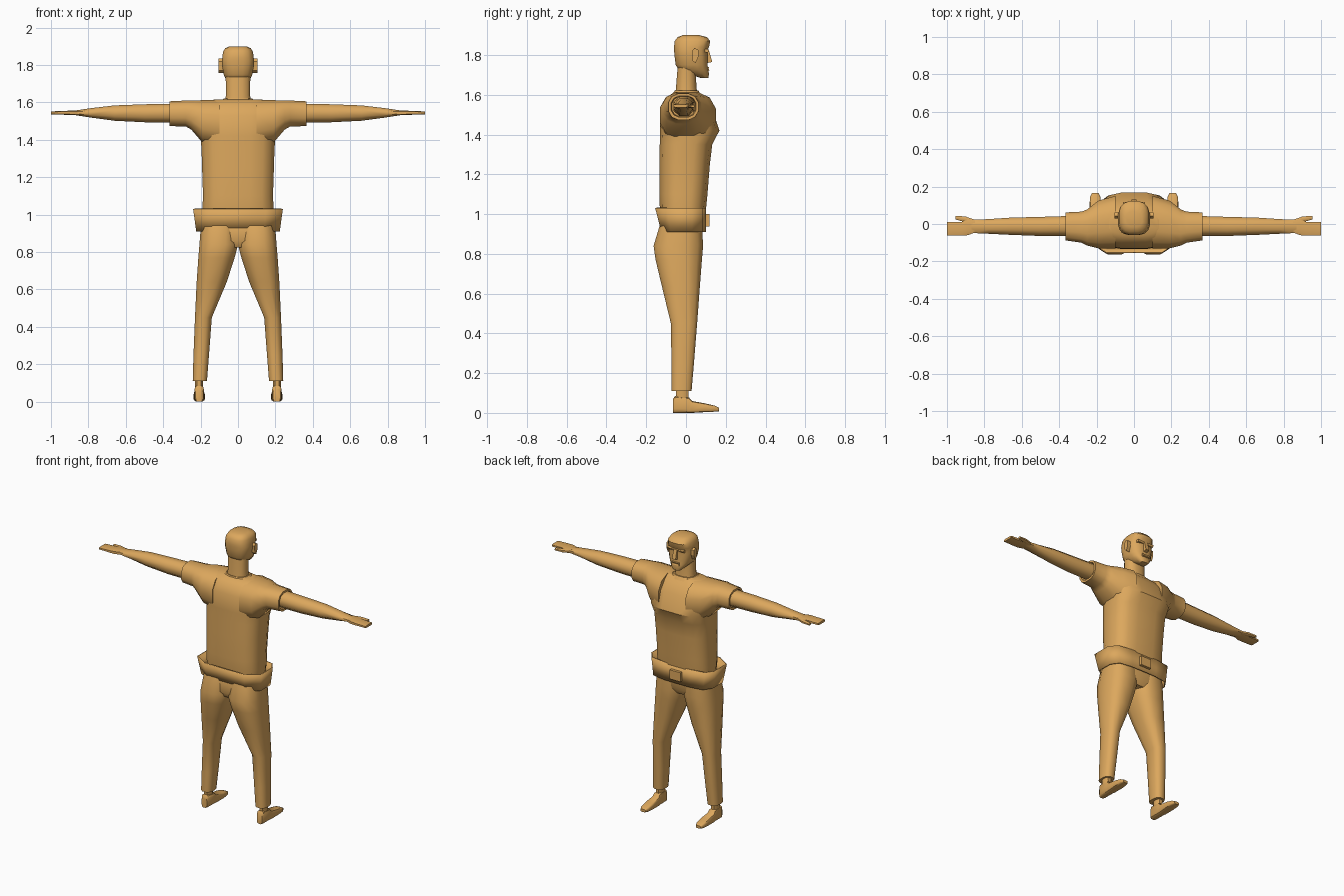
import bpy, bmesh, math

tan = bpy.data.materials.new("tan")
tan.diffuse_color = (0.72, 0.39, 0.11, 1)


def finish(name, bm, mirror=False, angle=40):
    bmesh.ops.recalc_face_normals(bm, faces=bm.faces)
    me = bpy.data.meshes.new(name)
    bm.to_mesh(me)
    bm.free()
    me.materials.append(tan)
    ob = bpy.data.objects.new(name, me)
    bpy.context.collection.objects.link(ob)
    if mirror:
        ob.modifiers.new("mirror", 'MIRROR')
    bpy.ops.object.select_all(action='DESELECT')
    ob.select_set(True)
    bpy.context.view_layer.objects.active = ob
    bpy.ops.object.shade_smooth_by_angle(angle=math.radians(angle))
    return ob


def section(n, p):
    """Rounded-square outline filling -1..1 in both directions."""
    pts = []
    for i in range(n):
        t = math.tau * (i + 0.5) / n
        c, s = math.cos(t), math.sin(t)
        pts.append((math.copysign(abs(c) ** (2 / p), c), math.copysign(abs(s) ** (2 / p), s)))
    m = max(abs(a) for a, b in pts)
    return [(a / m, b / m) for a, b in pts]


def loft(name, axis, rings, n=16, p=2.5, mirror=False, caps=(True, True), angle=40):
    """Skin rings of (position, a_min, a_max, b_min, b_max) along an axis."""
    bm = bmesh.new()
    rows = []
    for pos, a0, a1, b0, b1 in rings:
        row = []
        for u, v in section(n, p):
            a = (a0 + a1) / 2 + u * (a1 - a0) / 2
            b = (b0 + b1) / 2 + v * (b1 - b0) / 2
            co = {'x': (pos, a, b), 'y': (a, pos, b), 'z': (a, b, pos)}[axis]
            row.append(bm.verts.new(co))
        rows.append(row)
    for r, q in zip(rows, rows[1:]):
        for i in range(n):
            j = (i + 1) % n
            bm.faces.new((r[i], r[j], q[j], q[i]))
    if caps[0]:
        bm.faces.new(rows[0])
    if caps[1]:
        bm.faces.new(rows[-1])
    return finish(name, bm, mirror, angle)


def prism(name, axis, outline, lo, hi, mirror=False):
    """Extrude a closed outline along x (points y, z)  or y (points x, z)."""
    bm = bmesh.new()
    f = bm.faces.new([bm.verts.new((lo, a, b) if axis == 'x' else (a, lo, b)) for a, b in outline])
    new = bmesh.ops.extrude_face_region(bm, geom=[f])['geom']
    d = (hi - lo, 0, 0) if axis == 'x' else (0, hi - lo, 0)
    bmesh.ops.translate(bm, verts=[v for v in new if isinstance(v, bmesh.types.BMVert)], vec=d)
    return finish(name, bm, mirror, 20)


# shirt body
loft("shirt_body", 'z', [
    (0.98, -.185, .185, -.125, .095), (1.04, -.19, .19, -.132, .102),
    (1.10, -.187, .187, -.134, .108), (1.25, -.192, .192, -.134, .12),
    (1.35, -.195, .195, -.132, .132), (1.42, -.20, .20, -.132, .168),
    (1.53, -.215, .215, -.130, .132), (1.585, -.20, .20, -.095, .09),
    (1.615, -.13, .13, -.06, .06)], p=3)

# shoulders and open sleeves
loft("shirt_sleeve", 'x', [
    (0.10, -.13, .15, 1.36, 1.614), (0.19, -.13, .125, 1.385, 1.612),
    (0.25, -.115, .078, 1.455, 1.61), (0.28, -.10, .066, 1.472, 1.61),
    (0.365, -.088, .062, 1.473, 1.606), (0.365, -.075, .05, 1.487, 1.594),
    (0.33, -.07, .045, 1.49, 1.59)], n=12, mirror=True)

# arms, hands, thumbs
loft("arm", 'x', [
    (0.31, -.064, .044, 1.492, 1.594), (0.50, -.064, .038, 1.494, 1.59),
    (0.66, -.058, .034, 1.502, 1.584), (0.78, -.052, .026, 1.518, 1.57),
    (0.87, -.048, .022, 1.532, 1.557)], n=8, p=2.1, mirror=True, angle=60)
loft("hand", 'x', [
    (0.85, -.046, .022, 1.532, 1.557), (0.89, -.06, .026, 1.532, 1.557),
    (0.92, -.062, .012, 1.534, 1.555), (1.0, -.062, .01, 1.536, 1.552)],
    n=8, p=4, mirror=True)
loft("thumb", 'x', [
    (0.85, -.01, .022, 1.535, 1.555), (0.90, .01, .040, 1.533, 1.553),
    (0.955, .024, .044, 1.535, 1.549)], n=8, p=3, mirror=True)

# neck and collar
loft("neck", 'z', [(1.59, -.072, .072, -.055, .06), (1.64, -.064, .064, -.05, .052),
                   (1.74, -.066, .066, -.042, .05)], n=12)
loft("collar", 'z', [(1.60, -.10, .10, -.066, .075), (1.622, -.075, .075, -.056, .062)], n=12)

# head
loft("head", 'z', [
    (1.684, -.026, .026, .075, .112), (1.705, -.048, .048, .015, .116),
    (1.725, -.066, .066, -.036, .112), (1.75, -.077, .077, -.052, .108),
    (1.80, -.086, .086, -.058, .108), (1.825, -.086, .086, -.06, .106),
    (1.84, -.084, .084, -.06, .116), (1.87, -.08, .08, -.057, .122),
    (1.89, -.068, .068, -.042, .105), (1.90, -.045, .045, -.015, .065)], n=16, p=2.8)
prism("nose", 'x', [(.10, 1.83), (.115, 1.825), (.132, 1.765), (.10, 1.758)], -.013, .013)
prism("lips", 'x', [(.10, 1.742), (.117, 1.738), (.114, 1.73), (.118, 1.722), (.10, 1.715)], -.027, .027)
prism("brow", 'x', [(.09, 1.832), (.118, 1.826), (.112, 1.814), (.09, 1.812)], .014, .06, True)
prism("ear", 'x', [(.03, 1.82), (.042, 1.835), (.062, 1.825), (.062, 1.79), (.048, 1.758), (.034, 1.77)],
      .075, .103, True)

# belt: a flared open band
bm = bmesh.new()
half = [(.10, .10), (.20, .085), (.24, .03), (.24, -.095), (.15, -.155)]
top = half + [(-x, y) for x, y in reversed(half)]
hi = [bm.verts.new((x, y, 1.03)) for x, y in top]
lo = [bm.verts.new((x * .93, y if y > 0 else y * .8, 0.91)) for x, y in top]
for i in range(len(top)):
    j = (i + 1) % len(top)
    bm.faces.new((hi[i], hi[j], lo[j], lo[i]))
belt = finish("belt", bm, angle=25)
sol = belt.modifiers.new("thickness", 'SOLIDIFY')
sol.thickness = 0.008
prism("buckle", 'y', [(-.04, .938), (.04, .938), (.04, 1.0), (-.04, 1.0)], .09, .118)

# trousers
loft("trouser_hips", 'z', [
    (1.01, -.18, .18, -.118, .085), (0.92, -.197, .197, -.13, .082),
    (0.86, -.195, .195, -.14, .078), (0.825, -.13, .13, -.12, .06)], p=2.6)
loft("trouser_leg", 'z', [
    (0.95, -.0, .198, -.13, .08), (0.84, .0, .206, -.163, .086),
    (0.77, .018, .212, -.153, .08), (0.64, .06, .221, -.122, .07),
    (0.45, .14, .23, -.076, .056), (0.25, .155, .238, -.073, .04),
    (0.11, .166, .242, -.072, .028)], n=12, p=2.6, mirror=True)

# socks and shoes
loft("sock", 'z', [(0.06, .188, .228, -.05, .012), (0.13, .186, .23, -.052, .012)], n=8, mirror=True)
loft("shoe", 'y', [
    (-.066, .188, .226, .0, .07), (-.055, .182, .233, .0, .085),
    (.015, .182, .233, .0, .078), (.03, .18, .235, .0, .06),
    (.10, .176, .238, .004, .047), (.145, .18, .235, .006, .036),
    (.165, .19, .225, .008, .026)], n=12, p=4, mirror=True)
